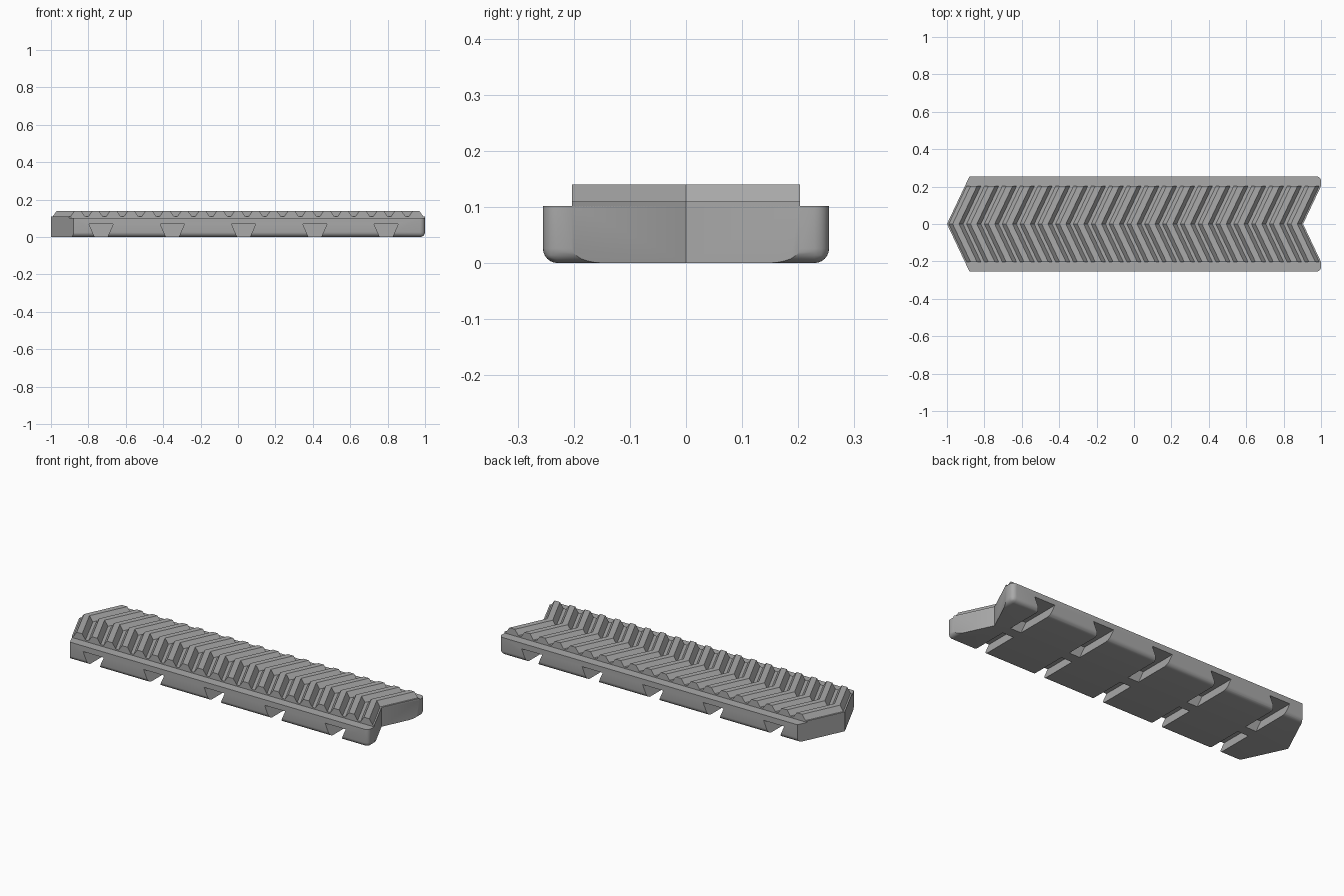
import bpy, bmesh, math

if "Cube" in bpy.data.objects:
    bpy.data.objects.remove(bpy.data.objects["Cube"])

SLOPE = 0.473          # chevron lean: x shift per unit of |y|
NOTCH_X = 0.904        # centre of the notched end
HALF_W, TOOTH_W = 0.255, 0.203
TEETH = 20

grey = bpy.data.materials.new("plain grey")
grey.diffuse_color = (0.40, 0.40, 0.40, 1)
grey.use_nodes = True
grey.node_tree.nodes["Principled BSDF"].inputs["Base Color"].default_value = grey.diffuse_color


def loft(bm, sections):
    """Skin a row of matching closed sections and cap both ends."""
    rings = [[bm.verts.new(p) for p in s] for s in sections]
    n = len(rings[0])
    for a, b in zip(rings, rings[1:]):
        for i in range(n):
            j = (i + 1) % n
            bm.faces.new((a[i], a[j], b[j], b[i]))
    bm.faces.new(rings[0][::-1])
    bm.faces.new(rings[-1])


def finish(bm, name):
    bmesh.ops.recalc_face_normals(bm, faces=bm.faces)
    me = bpy.data.meshes.new(name)
    bm.to_mesh(me)
    bm.free()
    me.materials.append(grey)
    ob = bpy.data.objects.new(name, me)
    bpy.context.collection.objects.link(ob)
    return ob


def cut(ob, cutter, operation):
    mod = ob.modifiers.new("cut", 'BOOLEAN')
    mod.operation, mod.solver, mod.object = operation, 'EXACT', cutter
    bpy.context.view_layer.objects.active = ob
    bpy.ops.object.modifier_apply(modifier=mod.name)
    bpy.data.objects.remove(cutter)


# Base bar, rounded along the bottom and at the notched end
bm = bmesh.new()
loft(bm, [[(x, -HALF_W, 0), (x, HALF_W, 0), (x, HALF_W, 0.102), (x, -HALF_W, 0.102)]
          for x in (-1.1, 1.0)])
rounded = []
for e in bm.edges:
    a, b = (v.co for v in e.verts)
    low = a.z < 0.01 and b.z < 0.01
    at_end = a.x > 0.9 and b.x > 0.9
    upright = abs(a.z - b.z) > 0.05
    if (low and max(a.x, b.x) > 0) or (at_end and upright):
        rounded.append(e)
bmesh.ops.bevel(bm, geom=rounded, offset=0.026, segments=6, profile=0.5, affect='EDGES')
base = finish(bm, "base_bar")

# Trim both ends to the chevron shape
bm = bmesh.new()
loft(bm, [[(x + SLOPE * abs(y), y, z) for x, z in
           ((-1, -0.1), (NOTCH_X, -0.1), (NOTCH_X, 0.3), (-1, 0.3))]
          for y in (-0.4, 0, 0.4)])
cut(base, finish(bm, "chevron_cutter"), 'INTERSECT')

# Dovetail slots from both sides, leaving a centre rib
bm = bmesh.new()
for i in range(5):
    c = 0.03 + (i - 2) * 0.381
    for s in (-1, 1):
        loft(bm, [[(c + dx, s * y, z) for dx, z in
                   ((-0.03, -0.01), (0.03, -0.01), (0.065, 0.07), (-0.065, 0.07))]
                  for y in (0.03, 0.4)])
cut(base, finish(bm, "slot_cutter"), 'DIFFERENCE')

# Herringbone teeth
pitch = (NOTCH_X + 1) / TEETH
profile = [(NOTCH_X, 0.1), (-1, 0.1), (-1, 0.11)]
for i in range(TEETH):
    x = -1 + pitch * i
    profile += [(x + pitch * f, z) for f, z in
                ((0.1, 0.11), (0.32, 0.14), (0.68, 0.14), (0.9, 0.11))]
profile.append((NOTCH_X, 0.11))
bm = bmesh.new()
loft(bm, [[(x + SLOPE * abs(y), y, z) for x, z in profile]
          for y in (-TOOTH_W, 0, TOOTH_W)])
finish(bm, "herringbone_teeth")

# Smooth only the rounded edges
bpy.ops.object.select_all(action='DESELECT')
base.select_set(True)
bpy.context.view_layer.objects.active = base
bpy.ops.object.shade_smooth_by_angle(angle=math.radians(30))
